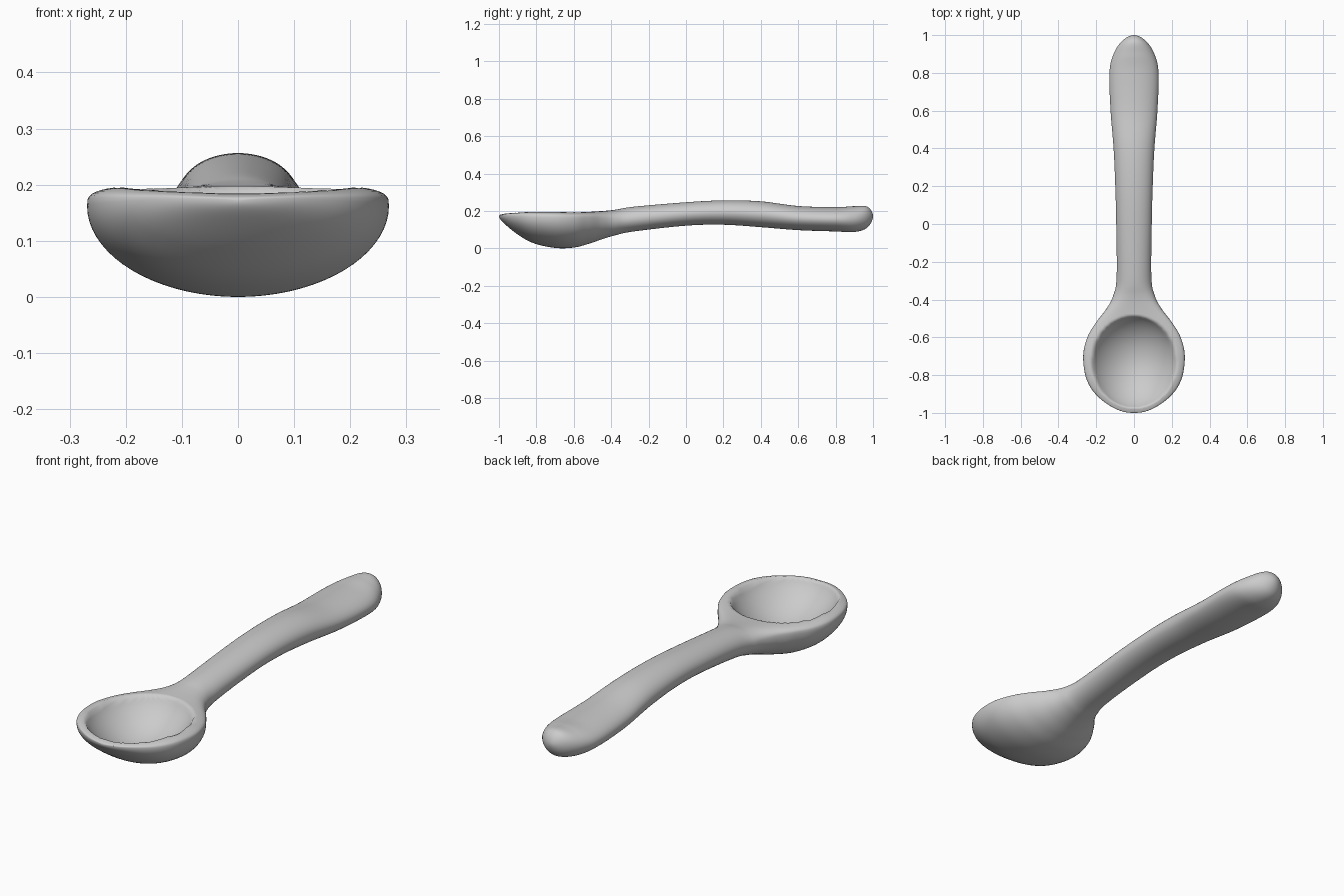
import bpy, bmesh, math

if "Cube" in bpy.data.objects:
    bpy.data.objects.remove(bpy.data.objects["Cube"])

# Stations along the spoon: y, half width, top z, bottom z
ROWS = [
    (-1.00, 0.00, 0.175, 0.175), (-0.98, 0.095, 0.187, 0.145), (-0.91, 0.195, 0.197, 0.085),
    (-0.82, 0.252, 0.205, 0.033), (-0.70, 0.269, 0.206, 0.006), (-0.60, 0.247, 0.202, 0.008),
    (-0.52, 0.200, 0.200, 0.028), (-0.45, 0.147, 0.203, 0.052), (-0.38, 0.110, 0.210, 0.073),
    (-0.28, 0.092, 0.226, 0.094), (0.00, 0.094, 0.250, 0.125), (0.20, 0.099, 0.260, 0.130),
    (0.40, 0.108, 0.255, 0.117), (0.60, 0.124, 0.230, 0.101), (0.80, 0.130, 0.224, 0.094),
    (0.90, 0.108, 0.229, 0.091), (0.97, 0.062, 0.226, 0.115), (1.00, 0.00, 0.175, 0.175),
]
STEPS, AROUND = 8, 72


def catmull(p0, p1, p2, p3, t):
    return [0.5 * (2 * b + (c - a) * t + (2 * a - 5 * b + 4 * c - d) * t * t
                   + (3 * b - a - 3 * c + d) * t ** 3)
            for a, b, c, d in zip(p0, p1, p2, p3)]


def mirrored(r):
    return (r[0], -r[1], r[3], r[2])


def section(y, w, top, bot):
    """Closed ring: rounded handle that blends to a flat-topped hollow bowl."""
    k = min(1, max(0, (-0.30 - y) / 0.25))
    k = k * k * (3 - 2 * k)
    mid = bot + (top - bot) * (0.5 + 0.3 * k)
    ring = []
    for i in range(AROUND):
        a = 2 * math.pi * i / AROUND
        c, s = math.cos(a), math.sin(a)
        x = w * c
        if s > 0:
            n = 2 + 1.5 * k
            z = mid + (top - mid) * (1 - abs(c) ** n) ** (1 / n)
            r2 = (x / 0.222) ** 2 + ((y + 0.73) / 0.243) ** 2
            if r2 < 1:
                z -= 0.15 * (1 - r2) ** 0.8
        else:
            z = mid + (mid - bot) * s
        ring.append((x, y, z))
    return ring


# Spoon body lofted through smooth in-between stations
pts = [mirrored(ROWS[1])] + ROWS + [mirrored(ROWS[-2])]
bm = bmesh.new()
rings = []
for j in range(1, len(pts) - 2):
    for q in range(STEPS):
        if j == 1 and q == 0:
            continue
        st = catmull(pts[j - 1], pts[j], pts[j + 1], pts[j + 2], q / STEPS)
        rings.append([bm.verts.new(p) for p in section(*st)])
for a, b in zip(rings, rings[1:]):
    for i in range(AROUND):
        n = (i + 1) % AROUND
        bm.faces.new((a[i], a[n], b[n], b[i]))

# Close both tips
for ring, row in ((rings[0], ROWS[0]), (rings[-1], ROWS[-1])):
    tip = bm.verts.new((0, row[0], row[2]))
    for i in range(AROUND):
        bm.faces.new((ring[i], ring[(i + 1) % AROUND], tip))
bmesh.ops.recalc_face_normals(bm, faces=bm.faces)
low = min(v.co.z for v in bm.verts)
bmesh.ops.translate(bm, verts=bm.verts, vec=(0, 0, -low))

mesh = bpy.data.meshes.new("spoon")
bm.to_mesh(mesh)
bm.free()
spoon = bpy.data.objects.new("spoon", mesh)
bpy.context.collection.objects.link(spoon)
for p in mesh.polygons:
    p.use_smooth = True
